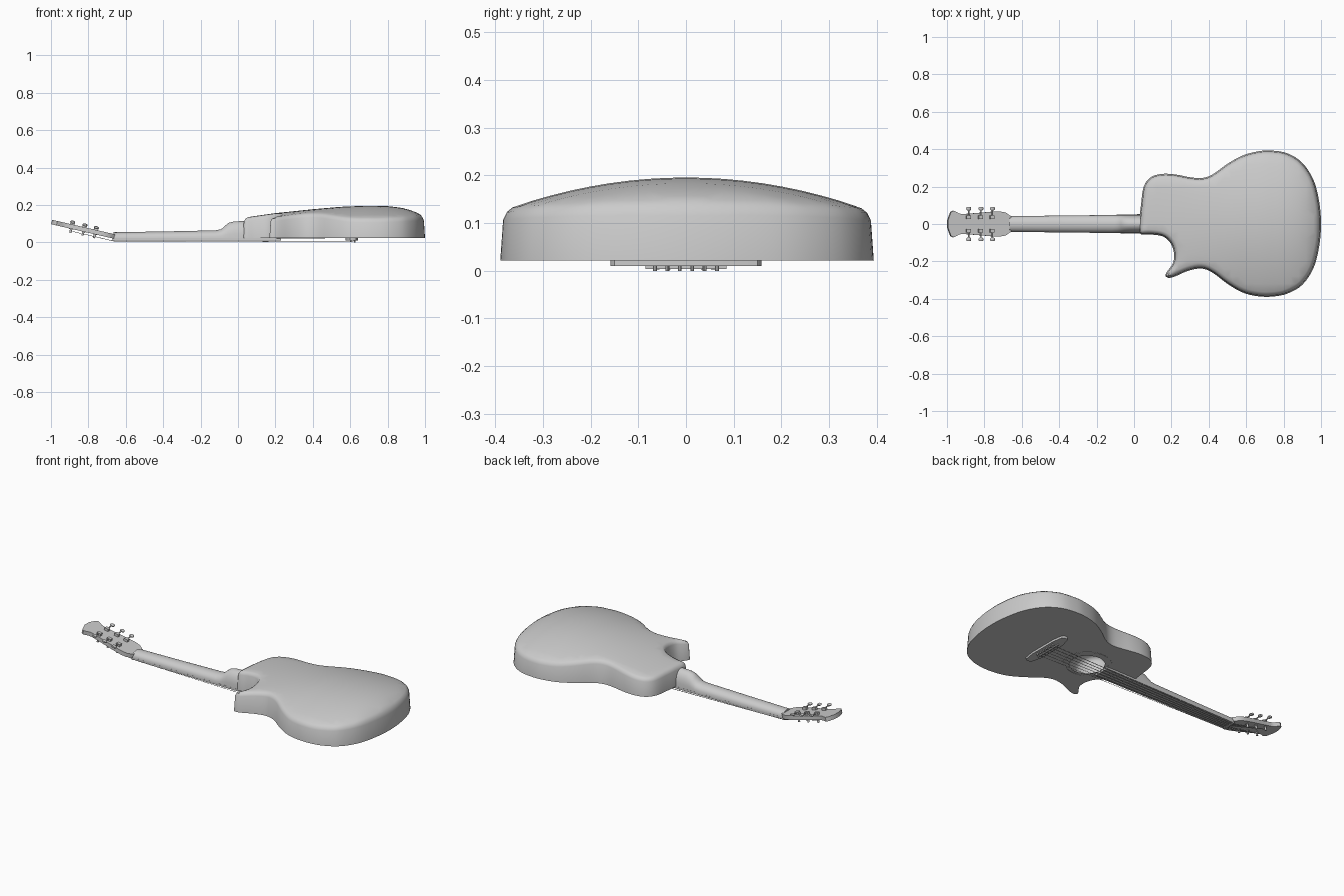
import bpy, bmesh, math
from mathutils import Vector
from mathutils.geometry import delaunay_2d_cdt, intersect_point_line

if "Cube" in bpy.data.objects:
    bpy.data.objects.remove(bpy.data.objects["Cube"])

grey = bpy.data.materials.new("plain grey")
grey.use_nodes = True
grey.diffuse_color = (0.6, 0.6, 0.6, 1)
grey.node_tree.nodes["Principled BSDF"].inputs["Base Color"].default_value = (0.6, 0.6, 0.6, 1)


def finish(name, bm, recalc=True, angle=40):
    bmesh.ops.remove_doubles(bm, verts=bm.verts, dist=1e-5)
    if recalc:
        bmesh.ops.recalc_face_normals(bm, faces=bm.faces)
    me = bpy.data.meshes.new(name)
    bm.to_mesh(me)
    bm.free()
    ob = bpy.data.objects.new(name, me)
    me.materials.append(grey)
    bpy.context.collection.objects.link(ob)
    bpy.ops.object.select_all(action='DESELECT')
    ob.select_set(True)
    bpy.context.view_layer.objects.active = ob
    bpy.ops.object.shade_smooth_by_angle(angle=math.radians(angle))
    return ob


def loft(bm, rings, caps=True):
    """Skin a list of closed rings with equal point counts."""
    vs = [[bm.verts.new(p) for p in r] for r in rings]
    n = len(vs[0])
    for a, b in zip(vs, vs[1:]):
        for i in range(n):
            bm.faces.new((a[i], a[(i + 1) % n], b[(i + 1) % n], b[i]))
    if caps:
        bm.faces.new(vs[0][::-1])
        bm.faces.new(vs[-1])


def rod(bm, a, b, r, n=8):
    a, b = Vector(a), Vector(b)
    q = (b - a).to_track_quat('Z', 'Y')
    circle = [q @ Vector((r * math.cos(t), r * math.sin(t), 0))
              for t in (2 * math.pi * i / n for i in range(n))]
    loft(bm, [[a + c for c in circle], [b + c for c in circle]])


def box(bm, x0, x1, y0, y1, z0, z1):
    loft(bm, [[(x0, y0, z), (x1, y0, z), (x1, y1, z), (x0, y1, z)] for z in (z0, z1)])


def spline(pts, steps):
    """Closed Catmull-Rom curve through 2D points."""
    p, n, out = [Vector(q) for q in pts], len(pts), []
    for i in range(n):
        a, b, c, d = (p[(i + k) % n] for k in (-1, 0, 1, 2))
        for s in range(steps):
            t = s / steps
            out.append(0.5 * (2 * b + (c - a) * t + (2 * a - 5 * b + 4 * c - d) * t * t
                              + (3 * b - a - 3 * c + d) * t ** 3))
    return out


def interp(table, x):
    for (x0, a), (x1, b) in zip(table, table[1:]):
        if x <= x1:
            return a + (b - a) * max(0, (x - x0) / (x1 - x0))
    return table[-1][1]


# Body outline, counter-clockwise, starting under the neck joint
OUTLINE = [(0.03, -0.05), (0.09, -0.056), (0.15, -0.065), (0.19, -0.095), (0.212, -0.145),
           (0.21, -0.205), (0.18, -0.25), (0.168, -0.275), (0.185, -0.288), (0.22, -0.28),
           (0.29, -0.25), (0.36, -0.238), (0.42, -0.26), (0.5, -0.32), (0.58, -0.366),
           (0.66, -0.386), (0.74, -0.388), (0.82, -0.372), (0.9, -0.325), (0.96, -0.235),
           (0.99, -0.12), (1.0, 0), (0.99, 0.12), (0.96, 0.235), (0.9, 0.327), (0.82, 0.378),
           (0.73, 0.393), (0.66, 0.388), (0.58, 0.366), (0.5, 0.322), (0.42, 0.265),
           (0.365, 0.246), (0.3, 0.25), (0.22, 0.265), (0.15, 0.268), (0.09, 0.25),
           (0.052, 0.2), (0.037, 0.1), (0.03, 0.03)]
CREST = [(0.03, 0.132), (0.2, 0.156), (0.4, 0.177), (0.55, 0.19), (0.7, 0.196),
         (0.81, 0.193), (0.89, 0.182), (0.95, 0.163), (0.985, 0.143), (1.0, 0.13)]
HOLE_X, HOLE_R, FACE_Z = 0.33, 0.097, 0.022
base = spline(OUTLINE, 4)


def inset(loop, d):
    out = []
    for i, p in enumerate(loop):
        t = (loop[(i + 1) % len(loop)] - loop[i - 1]).normalized()
        out.append(p + Vector((-t.y, t.x)) * d)
    return out


rim = inset(base, 0.006)


def rim_dist(p):
    best = 9
    for a, b in zip(rim, rim[1:] + rim[:1]):
        q, t = intersect_point_line(p, a, b)
        q = a + (b - a) * min(1, max(0, t))
        best = min(best, (q - p).length)
    return best if best > 1e-4 else 0


def back_z(p):
    bow = 0.2 + 0.27 * min(1, max(0, (p.x - 0.05) / 0.5))
    k = 1 - min(1, rim_dist(p) / 0.03)
    return interp(CREST, p.x) - bow * p.y ** 2 - 0.02 * (1 - math.sqrt(max(0, 1 - k * k)))


def loop_edges(n, start=0):
    return [(start + i, start + (i + 1) % n) for i in range(n)]


# Hollow body: domed back, side wall, flat face with a sound hole
bm = bmesh.new()
extra = [p for d in (0.008, 0.02) for p in inset(rim, d) if rim_dist(p) > 0.9 * d]
extra += [p for p in (Vector((0.04 * i, 0.04 * j)) for i in range(1, 25) for j in range(-9, 10))
          if rim_dist(p) > 0.03]
co, _, tris, *_ = delaunay_2d_cdt(rim + extra, loop_edges(len(rim)), [], 1, 1e-6)
used = {i: bm.verts.new((co[i].x, co[i].y, back_z(co[i]))) for i in {i for f in tris for i in f}}
for f in tris:
    bm.faces.new([used[i] for i in f])
loft(bm, [[(p.x, p.y, FACE_Z) for p in base],
          [(p.x, p.y, back_z(p)) for p in rim]], caps=False)
hole = [Vector((HOLE_X + HOLE_R * math.cos(t), HOLE_R * math.sin(t)))
        for t in (2 * math.pi * i / 40 for i in range(40))]
co, _, tris, *_ = delaunay_2d_cdt(base + hole, loop_edges(len(base)) + loop_edges(40, len(base)),
                                  [], 1, 1e-6)
used = [bm.verts.new((p.x, p.y, FACE_Z)) for p in co]
for f in tris:
    c = sum((co[i] for i in f), Vector((0, 0))) / 3
    if (c - Vector((HOLE_X, 0))).length > HOLE_R * 0.97:
        bm.faces.new([used[i] for i in reversed(f)])
bmesh.ops.remove_doubles(bm, verts=bm.verts, dist=1e-4)
finish("body", bm, recalc=False, angle=50)

# Rosette ring around the sound hole
bm = bmesh.new()
loft(bm, [[(HOLE_X + r * math.cos(t), r * math.sin(t), z)
           for t in (2 * math.pi * i / 40 for i in range(40))]
          for r, z in ((0.115, 0.0225), (0.115, 0.0205), (0.135, 0.0205), (0.135, 0.0225))],
     caps=False)
finish("rosette", bm)

# Neck with rounded back, rising into the heel: (x, half width, back height)
bm = bmesh.new()
rings = []
for x, w, h in ((-0.665, 0.042, 0.054), (-0.4, 0.045, 0.058), (-0.12, 0.048, 0.064),
                (-0.09, 0.048, 0.07), (-0.07, 0.048, 0.088), (-0.05, 0.048, 0.104),
                (-0.02, 0.049, 0.112), (0.05, 0.049, 0.114)):
    ts = [math.pi * i / 14 for i in range(15)]
    rings.append([(x, w * math.cos(t), 0.02 + (h - 0.02) * math.sin(t) ** 0.85) for t in ts])
loft(bm, rings)
finish("neck", bm)

# Fingerboard, tapering towards the nut
bm = bmesh.new()
loft(bm, [[(x, -w, 0.011), (x, w, 0.011), (x, w, 0.0225), (x, -w, 0.0225)]
          for x, w in ((-0.665, 0.042), (0.23, 0.052))])
finish("fingerboard", bm)

# Frets and nut
bm = bmesh.new()
for k in range(1, 20):
    x = -0.66 + 1.265 * (1 - 2 ** (-k / 12))
    w = 0.042 + 0.01 * (x + 0.66) / 0.89
    box(bm, x - 0.0015, x + 0.0015, -w, w, 0.0095, 0.012)
finish("frets", bm)
bm = bmesh.new()
box(bm, -0.672, -0.66, -0.042, 0.042, 0.008, 0.03)
finish("nut", bm)

# Bridge with tapered wings, and saddle
bm = bmesh.new()
half = [(0.575, 0.0), (0.575, 0.085), (0.592, 0.15), (0.6, 0.158), (0.622, 0.158), (0.632, 0.15),
        (0.642, 0.085), (0.642, 0.0)]
shape = half + [(x, -y) for x, y in half[-2:0:-1]]
loft(bm, [[(x, y, z) for x, y in shape] for z in (0.01, 0.0225)])
finish("bridge", bm)
bm = bmesh.new()
box(bm, 0.598, 0.606, -0.085, 0.085, 0.004, 0.011)
finish("saddle", bm)

# Tilted headstock: u runs away from the nut, v across, w out of the back
TILT = math.radians(13)


def head(u, v, w):
    c, s = math.cos(TILT), math.sin(TILT)
    return Vector((-0.66 - u * c + w * s, v, 0.032 + u * s + w * c))


bm = bmesh.new()
side = [(0, 0.041), (0.012, 0.05), (0.03, 0.062), (0.06, 0.067), (0.1, 0.066), (0.16, 0.061),
        (0.22, 0.056), (0.265, 0.053), (0.285, 0.056), (0.302, 0.066), (0.316, 0.071),
        (0.328, 0.064), (0.336, 0.045), (0.345, 0.02)]
shape = side + [(u, -v) for u, v in reversed(side)]
loft(bm, [[head(u, v, w) for u, v in shape] for w in (-0.013, 0.011)])
finish("headstock", bm)

# Tuners: post, gear housing, shaft and button on both sides
posts, gears, buttons = bmesh.new(), bmesh.new(), bmesh.new()
strings = bmesh.new()
for s in (-1, 1):
    for k, u in enumerate((0.105, 0.168, 0.235)):
        v = 0.036 * s
        rod(posts, head(u, v, -0.034), head(u, v, 0.012), 0.006, 12)
        rod(posts, head(u, v, -0.015), head(u, v, -0.012), 0.011, 12)
        loft(gears, [[head(u + a, v + b, w) for a, b in
                      ((-0.012, -0.009), (0.012, -0.009), (0.012, 0.009), (-0.012, 0.009))]
                     for w in (0.01, 0.026)])
        rod(gears, head(u, v, 0.02), head(u, 0.078 * s, 0.024), 0.0035)
        loft(buttons, [[head(u + 0.014 * f * math.cos(t), (0.082 + d) * s,
                             0.024 + 0.008 * f * math.sin(t))
                        for t in (math.pi * i / 6 for i in range(12))]
                       for d, f in ((-0.01, 0.5), (-0.005, 0.9), (0.004, 1), (0.01, 0.7))])
        # String from the bridge over the nut to its post
        lane = s * (2.5 - k)
        y0, y1, r = 0.026 * lane, 0.0135 * lane, 0.0011 + 0.0002 * (lane + 2.5) / 2
        rod(strings, (0.625, y0, 0.009), (0.602, y0, 0.003), r, 6)
        rod(strings, (0.602, y0, 0.003), (-0.666, y1, 0.007), r, 6)
        rod(strings, (-0.666, y1, 0.007), head(u, v - 0.005 * s, -0.025), r, 6)
        # Bridge pin holding the string end
        rod(gears, (0.625, y0, 0.0), (0.625, y0, 0.012), 0.004)
finish("tuner_posts", posts)
finish("tuner_gears_and_bridge_pins", gears)
finish("tuner_buttons", buttons)
finish("strings", strings)
